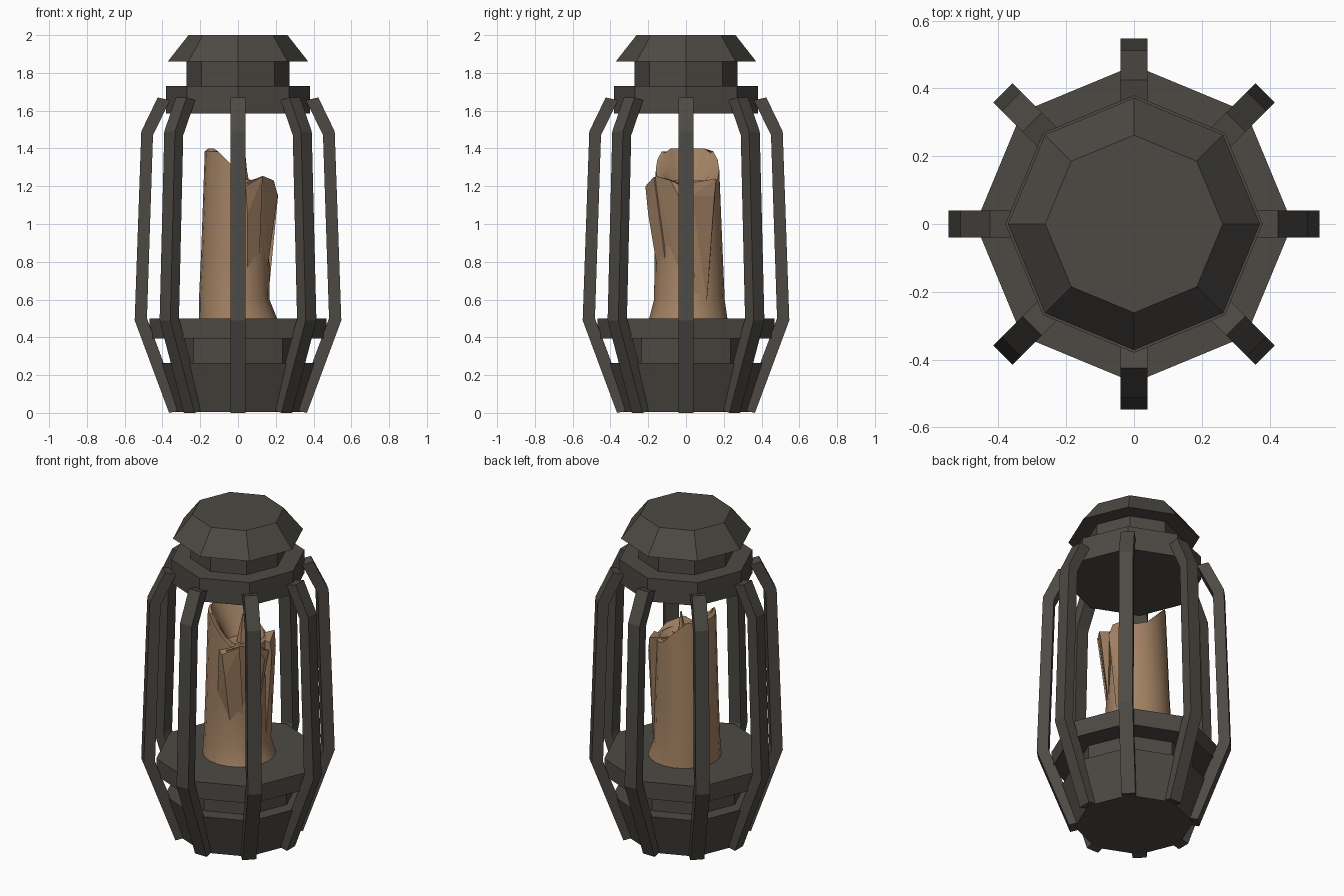
import bpy, bmesh
from math import cos, sin, pi, radians
from mathutils import Vector, Matrix

cube = bpy.data.objects.get("Cube")
if cube:
    bpy.data.objects.remove(cube, do_unlink=True)


def material(name, rgb):
    m = bpy.data.materials.new(name)
    m.use_nodes = True
    m.diffuse_color = (*rgb, 1)
    m.node_tree.nodes["Principled BSDF"].inputs["Base Color"].default_value = (*rgb, 1)
    return m


METAL = material("dark metal", (0.075, 0.068, 0.058))
WAX = material("tan wax", (0.36, 0.22, 0.125))


def finish(name, bm, mat, smooth=None):
    bmesh.ops.recalc_face_normals(bm, faces=bm.faces)
    mesh = bpy.data.meshes.new(name)
    bm.to_mesh(mesh)
    bm.free()
    mesh.materials.append(mat)
    ob = bpy.data.objects.new(name, mesh)
    bpy.context.collection.objects.link(ob)
    if smooth:
        bpy.ops.object.select_all(action='DESELECT')
        ob.select_set(True)
        bpy.context.view_layer.objects.active = ob
        bpy.ops.object.shade_smooth_by_angle(angle=radians(smooth))
    return ob


def loft(bm, rings):
    """Skin a list of equal point rings and cap both ends."""
    loops = [[bm.verts.new(p) for p in ring] for ring in rings]
    n = len(loops[0])
    for a, b in zip(loops, loops[1:]):
        for i in range(n):
            j = (i + 1) % n
            bm.faces.new((a[i], a[j], b[j], b[i]))
    bm.faces.new(loops[0][::-1])
    bm.faces.new(loops[-1])


def circle(r, z, n, cx=0, cy=0):
    return [(cx + r * cos(2 * pi * i / n), cy + r * sin(2 * pi * i / n), z) for i in range(n)]


# Octagonal metal housing: bottom radius, bottom z, top radius, top z
for name, r0, z0, r1, z1 in (
        ("base_bowl", 0.335, 0.005, 0.42, 0.265),
        ("base_neck", 0.335, 0.265, 0.335, 0.395),
        ("candle_plate", 0.468, 0.395, 0.468, 0.5),
        ("top_collar", 0.38, 1.585, 0.38, 1.73),
        ("top_neck", 0.272, 1.73, 0.272, 1.86),
        ("top_cap", 0.372, 1.86, 0.262, 2.0)):
    bm = bmesh.new()
    loft(bm, [circle(r0, z0, 8), circle(r1, z1, 8)])
    finish(name, bm, METAL)

# Eight bent cage bars: (outer r, z, inner r, z) at each bend
bends = ((0.365, 0.0, 0.3, 0.015), (0.547, 0.49, 0.482, 0.5),
         (0.512, 1.49, 0.45, 1.47), (0.425, 1.67, 0.36, 1.655))
for k in range(8):
    bm = bmesh.new()
    w = 0.04
    loft(bm, [[(ro, -w, zo), (ro, w, zo), (ri, w, zi), (ri, -w, zi)] for ro, zo, ri, zi in bends])
    bm.transform(Matrix.Rotation(k * pi / 4, 4, 'Z'))
    finish(f"cage_bar_{k + 1}", bm, METAL)

# Candle body: flared foot, high rim on one side, hollow top
def rim(r, cx, cy, low, high):
    ring = []
    for x, y, _ in circle(r, 0, 20, cx, cy):
        ring.append((x, y, min(high, max(low, 1.28 - 1.0 * x))))
    return ring


bm = bmesh.new()
loft(bm, [circle(0.207, 0.5, 20, 0, 0.012), circle(0.187, 0.6, 20, -0.02, 0.018),
          circle(0.18, 0.85, 20, -0.015, 0.014), rim(0.168, -0.008, 0.008, 1.22, 1.385),
          rim(0.15, -0.008, 0.008, 1.23, 1.4), circle(0.07, 1.2, 20, 0.02, 0)])
finish("candle_body", bm, WAX, 40)


# Faceted wax drips hanging from the low rim
def drip(name, points):
    bm = bmesh.new()
    for p in points:
        bm.verts.new(p)
    res = bmesh.ops.convex_hull(bm, input=bm.verts)
    junk = {v for v in res["geom_interior"] + res["geom_unused"] if isinstance(v, bmesh.types.BMVert)}
    bmesh.ops.delete(bm, geom=list(junk), context='VERTS')
    finish(name, bm, WAX)


drip("front_drip", [(-0.03, -0.15, 1.19), (0.04, -0.215, 1.2), (0.13, -0.17, 1.25),
                    (0.05, -0.2, 1.05), (-0.04, -0.15, 0.85), (0.05, -0.15, 0.75),
                    (0.11, -0.1, 0.73), (0.06, -0.08, 1.23)])
drip("corner_drip", [(0.05, -0.19, 1.22), (0.13, -0.16, 1.255), (0.19, -0.08, 1.23),
                     (0.21, -0.04, 1.15), (0.07, -0.14, 0.78), (0.155, -0.04, 0.76),
                     (0.08, -0.03, 1.22), (0.2, 0.02, 1.18)])
drip("side_drip", [(0.212, 0.03, 1.15), (0.19, 0.04, 1.22), (0.14, 0.16, 1.24),
                   (0.155, 0.15, 1.15), (0.158, 0.045, 0.59), (0.15, 0.11, 0.59),
                   (0.06, 0.06, 1.22), (0.1, 0.07, 0.62)])

# Wick
bm = bmesh.new()
loft(bm, [circle(0.035, 1.19, 5, 0.03), circle(0.018, 1.28, 5, 0.03), circle(0.004, 1.37, 5, 0.035)])
finish("wick", bm, WAX)
